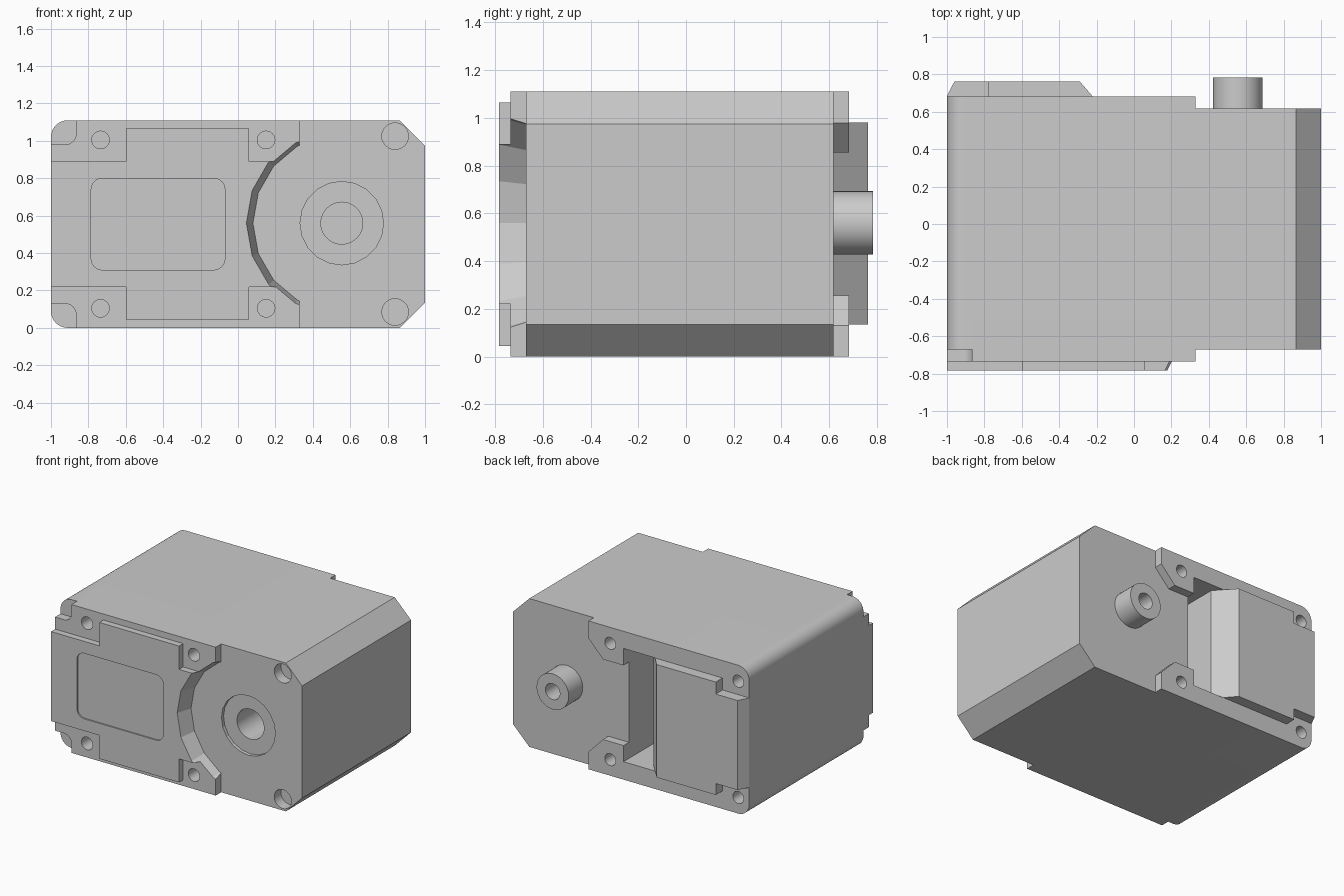
import bpy, bmesh
from math import sin, cos, pi, radians

if "Cube" in bpy.data.objects:
    bpy.data.objects.remove(bpy.data.objects["Cube"])

H = 1.11                                   # height of the housing
FRONT, PLATE_F, PAD_F = -0.67, -0.735, -0.783
BACK, PLATE_B, PAD_B = 0.618, 0.682, 0.762
AXIS = (0.555, 0.56)                       # output axis in x, z

grey = bpy.data.materials.new("light grey plastic")
grey.use_nodes = True
grey.diffuse_color = (0.6, 0.6, 0.6, 1)
grey.node_tree.nodes["Principled BSDF"].inputs["Base Color"].default_value = (0.6, 0.6, 0.6, 1)


def loft(name, start, end):
    """Solid between two matching loops of 3D points."""
    bm = bmesh.new()
    a = [bm.verts.new(p) for p in start]
    b = [bm.verts.new(p) for p in end]
    bm.faces.new(a)
    bm.faces.new(b[::-1])
    for i in range(len(a)):
        j = (i + 1) % len(a)
        bm.faces.new((a[i], b[i], b[j], a[j]))
    bmesh.ops.recalc_face_normals(bm, faces=bm.faces)
    mesh = bpy.data.meshes.new(name)
    bm.to_mesh(mesh)
    bm.free()
    mesh.materials.append(grey)
    obj = bpy.data.objects.new(name, mesh)
    bpy.context.collection.objects.link(obj)
    return obj


def prism(name, pts, y0, y1):
    """Extrude an x-z outline along y."""
    return loft(name, [(x, y0, z) for x, z in pts], [(x, y1, z) for x, z in pts])


def upright(name, pts, z0, z1):
    """Extrude an x-y outline along z."""
    return loft(name, [(x, y, z0) for x, y in pts], [(x, y, z1) for x, y in pts])


def rect(x0, x1, z0, z1):
    return [(x0, z0), (x1, z0), (x1, z1), (x0, z1)]


def arc(cx, cz, r, a0, a1, n=8):
    angles = [radians(a0 + (a1 - a0) * i / n) for i in range(n + 1)]
    return [(cx + r * cos(a), cz + r * sin(a)) for a in angles]


def ring(x, z, r, n):
    return arc(x, z, r, 0, 360 - 360 / n, n - 1)


def cylinder(name, x, z, r, y0, y1, n=40):
    return prism(name, ring(x, z, r, n), y0, y1)


def flip(pts):
    """Mirror an outline top to bottom."""
    return [(x, H - z) for x, z in pts]


def cut(cutter, *targets):
    for obj in targets:
        mod = obj.modifiers.new("cut", 'BOOLEAN')
        mod.operation, mod.solver, mod.object = 'DIFFERENCE', 'EXACT', cutter
        with bpy.context.temp_override(object=obj, active_object=obj, selected_objects=[obj]):
            bpy.ops.object.modifier_apply(modifier=mod.name)
    bpy.data.objects.remove(cutter)


# Housing: rounded corners on one end, chamfers on the other
r = 0.09
outline = ([(0.865, 0), (1, 0.135), (1, H - 0.135), (0.865, H)]
           + arc(-1 + r, H - r, r, 90, 180) + arc(-1 + r, r, r, 180, 270))
housing = prism("housing", outline, PLATE_F, PLATE_B)

# Raised front cover, narrower beside the screw lugs
lo, hi = 0.22, 0.89
front_cover = prism("front_cover", [
    (-1, lo), (-0.6, lo), (-0.6, 0.045), (0.06, 0.045), (0.06, lo), (0.3, lo),
    (0.3, hi), (0.06, hi), (0.06, H - 0.045), (-0.6, H - 0.045), (-0.6, hi), (-1, hi)],
    PLATE_F, PAD_F)

# Raised back cover
back_cover = prism("back_cover", [
    (-1, lo), (-0.78, lo), (-0.78, 0.135), (-0.2, 0.135),
    (-0.2, 0.98), (-0.78, 0.98), (-0.78, hi), (-1, hi)], PLATE_B, PAD_B)

# Lower steps around the output end
cut(prism("step", rect(0.33, 1.2, -0.2, 1.3), -1, FRONT), housing)
cut(prism("step", rect(0.33, 1.2, -0.2, 1.3), BACK, 1), housing)

# Faceted conical sweep around the output
sweep = [[(x, y, z) for x, z in ring(*AXIS, rad, 18)]
         for rad, y in ((0.475, FRONT), (0.531, -0.85))]
cut(loft("sweep", *sweep), housing, front_cover)

# Pockets in the rounded front corners
pocket = [(-1.1, 0.98)] + arc(-0.925, 1.04, 0.06, 270, 360) + [(-0.865, 1.2), (-1.1, 1.2)]
for pts in (pocket, flip(pocket)):
    cut(prism("pocket", pts, -0.9, FRONT), housing)

# Shallow label panel
label = []
for x, z, a in ((-0.13, 0.74, 0), (-0.725, 0.74, 90), (-0.725, 0.37, 180), (-0.13, 0.37, 270)):
    label += arc(x, z, 0.06, a, a + 90, 6)
cut(prism("label", label, -0.9, PAD_F + 0.01), front_cover)

# Opening between the back lugs, then the deep cable slot
lug = [(0.34, 0.99), (0.21, 0.855), (-0.1, 0.855)]
cut(prism("opening", lug + flip(lug)[::-1], BACK, 1), housing)
cut(upright("slot", [(0.04, 1), (0.04, 0.22), (-0.165, 0.22), (-0.165, BACK),
                     (-0.29, PAD_B), (-0.29, 1)], 0.134, 0.981), housing, back_cover)

# Bevelled outer end of the back cover
cut(upright("bevel", [(-1.1, 0.685), (-1, 0.685), (-0.96, PAD_B), (-0.96, 0.9), (-1.1, 0.9)],
            -0.1, 1.2), back_cover)

# Screw holes, mirrored top and bottom
for x, z, rad, y0, y1 in ((-0.735, 1.005, 0.047, -0.9, -0.5), (0.15, 1.005, 0.047, -0.9, -0.5),
                          (0.84, 1.025, 0.071, -0.9, -0.59),
                          (-0.91, 0.99, 0.045, 0.45, 0.9), (0.15, 0.99, 0.045, 0.45, 0.9)):
    for zz in (z, H - z):
        cut(cylinder("screw_hole", x, zz, rad, y0, y1, 24), housing)

# Output socket
cut(cylinder("socket_rim", *AXIS, 0.223, -0.9, FRONT + 0.025, 20), housing)
cut(cylinder("socket_bore", *AXIS, 0.112, -0.9, -0.35), housing)

# Rear pivot shaft
shaft = cylinder("pivot_shaft", *AXIS, 0.133, BACK - 0.02, 0.784)
cut(cylinder("shaft_bore", *AXIS, 0.06, 0.64, 0.9, 24), shaft)

for obj in (housing, front_cover, back_cover, shaft):
    obj.data.shade_smooth()
    obj.data.set_sharp_from_angle(angle=radians(17))
